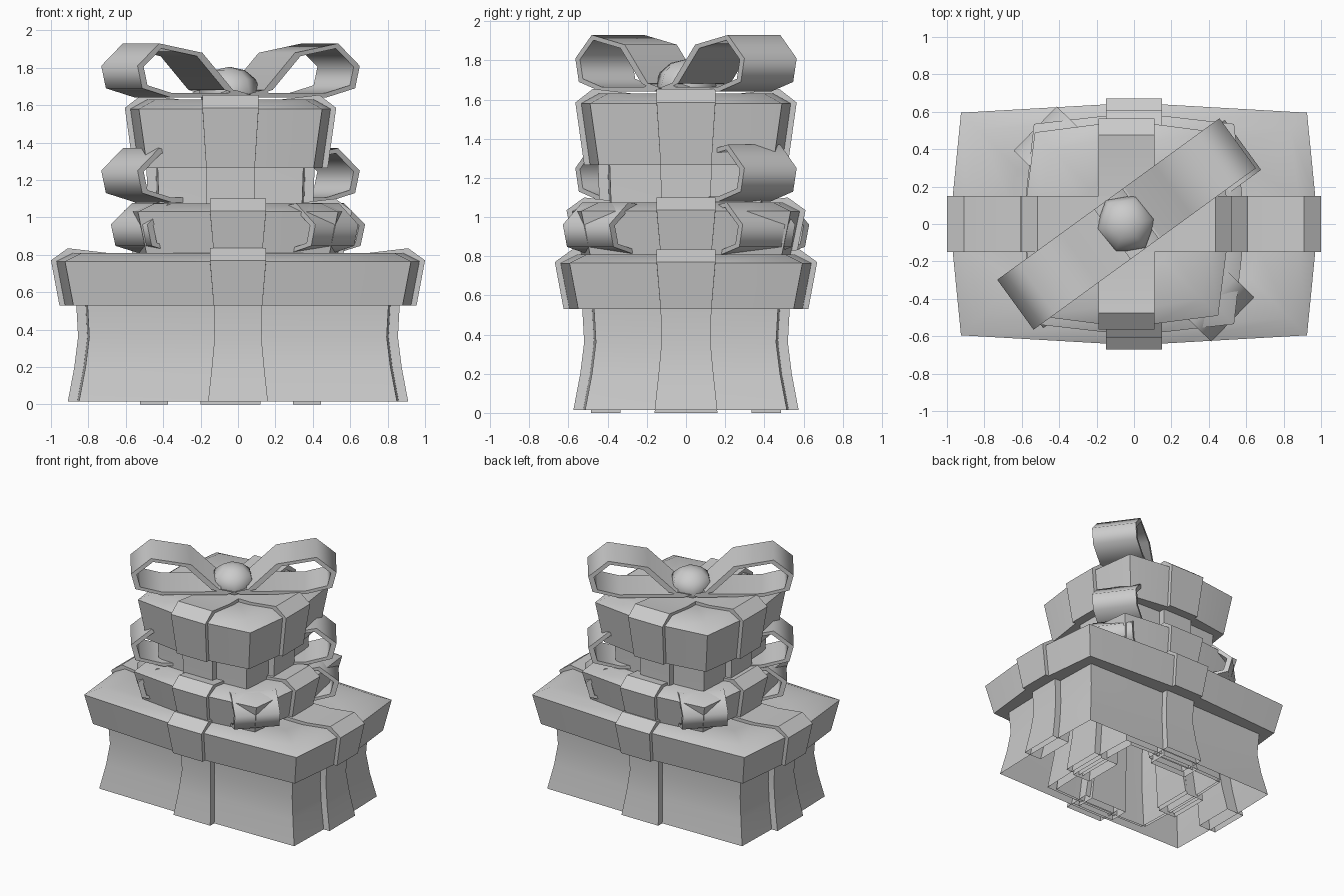
import bpy, bmesh, math
from mathutils import Matrix, Vector

cube = bpy.data.objects.get("Cube")
if cube:
    bpy.data.objects.remove(cube, do_unlink=True)


def finish(name, bm, matrix, smooth=40):
    bmesh.ops.recalc_face_normals(bm, faces=bm.faces)
    mesh = bpy.data.meshes.new(name)
    bm.to_mesh(mesh)
    bm.free()
    obj = bpy.data.objects.new(name, mesh)
    bpy.context.collection.objects.link(obj)
    obj.matrix_world = matrix
    bpy.ops.object.select_all(action='DESELECT')
    obj.select_set(True)
    bpy.context.view_layer.objects.active = obj
    bpy.ops.object.shade_smooth_by_angle(angle=math.radians(smooth))


def loft(bm, rings, closed=False):
    """Skin a sequence of equal closed vertex rings."""
    pairs = list(zip(rings, rings[1:]))
    if closed:
        pairs.append((rings[-1], rings[0]))
    for a, b in pairs:
        n = len(a)
        for i in range(n):
            j = (i + 1) % n
            bm.faces.new((a[i], a[j], b[j], b[i]))


def bulged_ring(bm, hx, hy, z, bulge, flat=0.14):
    """Rectangle whose sides swell out to a flat middle portion."""
    cx, cy = hx - bulge, hy - bulge
    f = min(flat, cx * 0.6, cy * 0.6)
    quarter = [(hx, -f), (hx, f), (cx, cy), (f, hy), (-f, hy), (-cx, cy)]
    pts = quarter + [(-x, -y) for x, y in quarter]
    return [bm.verts.new((x, y, z)) for x, y in pts]


def box_part(name, hx, hy, levels, bulge, center_x, cap):
    """Loft of bulged rings; levels are (inset, z)."""
    bm = bmesh.new()
    rings = [bulged_ring(bm, hx - d, hy - d, z, bulge) for d, z in levels]
    loft(bm, rings)
    if cap:
        bm.faces.new(rings[-1])
    finish(name, bm, Matrix.Translation((center_x, 0, 0)))


def band(name, outer, inner, widths, matrix, closed=False, capped=False, smooth=40):
    """Thick strip following a path in the local XZ plane."""
    bm = bmesh.new()
    rings = []
    for (xo, zo), (xi, zi), w in zip(outer, inner, widths):
        corners = ((xo, -w, zo), (xo, w, zo), (xi, w, zi), (xi, -w, zi))
        rings.append([bm.verts.new(c) for c in corners])
    loft(bm, rings, closed)
    if capped:
        bm.faces.new(rings[0])
        bm.faces.new(rings[-1])
    finish(name, bm, matrix, smooth)


def turned(angle, x=0, z=0):
    return Matrix.Translation((x, 0, z)) @ Matrix.Rotation(angle, 4, 'Z')


def lid(name, hx, hy, bottom, edge, rim, center_x):
    levels = [(0.16, bottom), (0.045, bottom), (0, edge),
              (0.09, rim), (0.3, rim - 0.025)]
    box_part(name + "_lid", hx, hy, levels, 0.045, center_x, True)
    # Ribbons crossing over the lid
    for half, angle, tag in ((hx, 0, "side"), (hy, math.pi / 2, "front")):
        path = [(half - d, z) for d, z in levels[1:]]
        out = [(d + 0.03, z + (0.025 if i > 1 else 0.005 * i))
               for i, (d, z) in enumerate(path)]
        mirror = lambda p: p + [(-d, z) for d, z in reversed(p)]
        widths = [0.13, 0.15, 0.15, 0.15]
        band(f"{name}_lid_ribbon_{tag}", mirror(out), mirror(path),
             widths + widths[::-1], turned(angle, center_x), capped=True)


def body(name, hx, hy, levels, center_x, drop=0):
    box_part(name + "_body", hx, hy, levels, 0.01, center_x, False)
    # Deep ribbon channel, open below, down each of the four sides
    for k in range(4):
        half = (hx, hy)[k % 2]
        path = [(half - d, z) for d, z in levels]
        path[0] = (path[0][0], levels[0][1] - drop)
        outer = [(d + 0.05, z) for d, z in path]
        inner = [(d - 0.1, z) for d, z in path]
        band(f"{name}_body_ribbon_{k + 1}", outer, inner,
             [0.16, 0.14, 0.125, 0.13], turned(k * math.pi / 2, center_x))


def bow(name, angle, center_x, base, reach=1.0, height=1.0):
    """Two mirrored loops of folded ribbon."""
    loop = [(0, 0.02), (0.08, 0.02), (0.3, 0.24), (0.58, 0.29), (0.72, 0.17),
            (0.69, 0.05), (0.5, 0), (0.05, 0)]
    hub = Vector((0.5, 0.14))
    for side, sign in (("left", 1), ("right", -1)):
        outer, inner = [], []
        for p in loop:
            q = hub + (Vector(p) - hub) * 0.82
            outer.append((sign * p[0] * reach, p[1] * height))
            inner.append((sign * q.x * reach, q.y * height))
        band(f"{name}_loop_{side}", outer, inner, [0.165] * len(loop),
             turned(angle, center_x, base), closed=True, smooth=70)


# Large bottom box
body("bottom_box", 0.86, 0.525,
     [(0, 0.015), (0.035, 0.2), (0.055, 0.36), (0.045, 0.54)], 0)
lid("bottom_box", 0.97, 0.64, 0.53, 0.765, 0.81, 0)

# Middle box
body("middle_box", 0.46, 0.46,
     [(0, 0.02), (0.035, 0.3), (0.05, 0.55), (0.04, 0.83)], 0)
lid("middle_box", 0.58, 0.58, 0.81, 1.03, 1.075, 0)

# Top box
TOP_X = -0.04
body("top_box", 0.435, 0.435,
     [(0, 0.015), (0.035, 0.45), (0.05, 0.85), (0.035, 1.28)], TOP_X, drop=0.015)
lid("top_box", 0.535, 0.535, 1.265, 1.58, 1.63, TOP_X)

# Bows on each box
DIAGONAL = math.radians(36)
bow("top_bow", DIAGONAL, TOP_X, 1.64, 1.02)
bow("middle_bow", DIAGONAL, TOP_X, 1.08, 1.02)
bow("bottom_bow_a", DIAGONAL, 0, 0.80, 1.0, 0.95)
bow("bottom_bow_b", math.radians(-44), 0, 0.80, 1.02, 0.95)

# Rounded knot in the centre of the top bow
bm = bmesh.new()
bmesh.ops.create_uvsphere(bm, u_segments=6, v_segments=6, radius=0.165)
finish("bow_knot", bm, Matrix.Translation((-0.045, 0, 1.67))
       @ Matrix.Rotation(math.radians(40), 4, 'Z')
       @ Matrix.Diagonal((1, 1, 0.82, 1)), 65)
